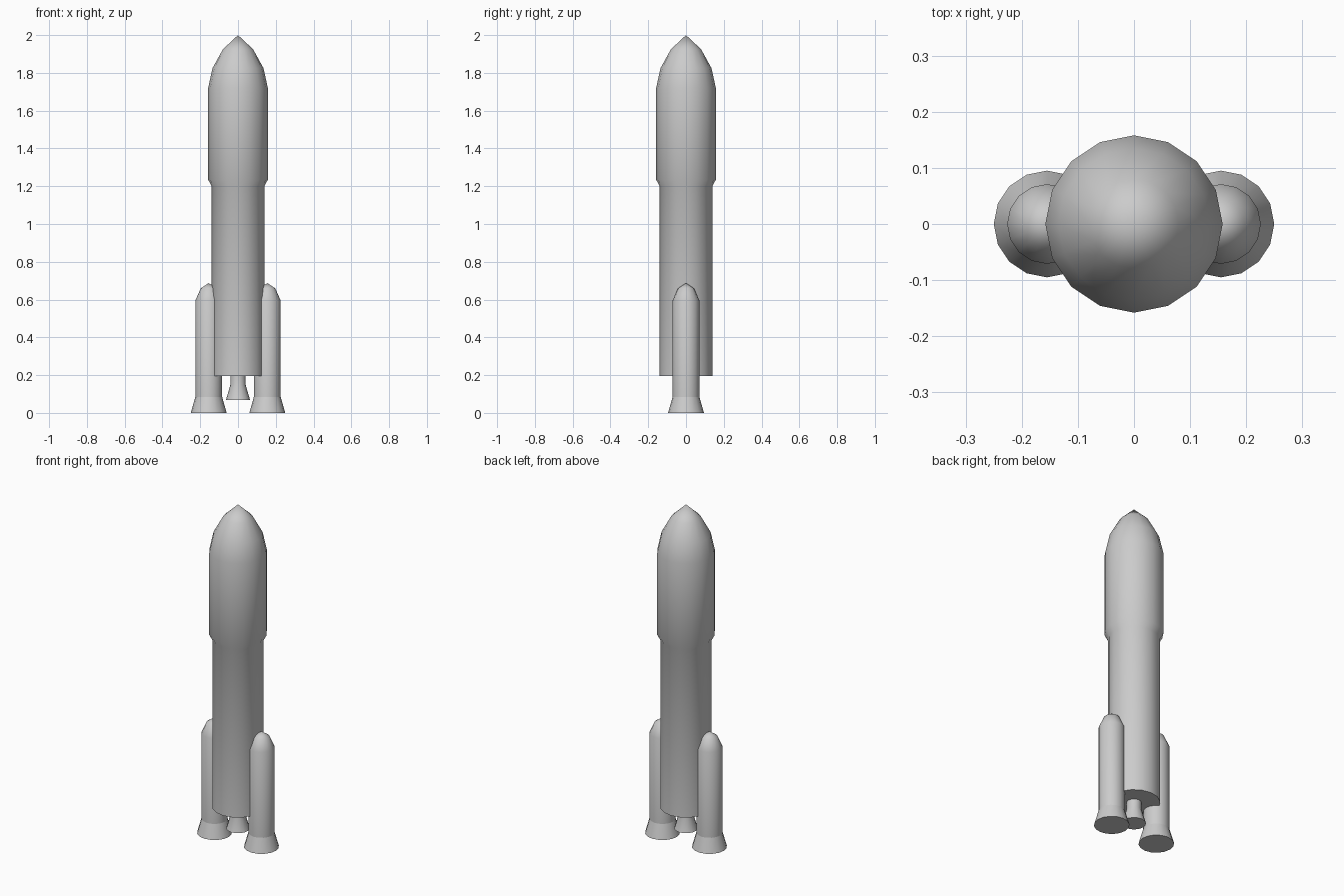
import bpy
import math

cube = bpy.data.objects.get("Cube")
if cube:
    bpy.data.objects.remove(cube, do_unlink=True)

SIDES = 16

grey = bpy.data.materials.new("light_grey")
grey.use_nodes = True
colour = (0.6, 0.6, 0.6, 1)
grey.diffuse_color = colour
grey.node_tree.nodes["Principled BSDF"].inputs["Base Color"].default_value = colour


def lathe(name, profile, x=0.0):
    """Turn (radius, z) points, listed bottom to top, around a vertical axis."""
    verts, rings, faces = [], [], []
    for r, z in profile:
        count = SIDES if r > 0 else 1
        rings.append([len(verts) + i for i in range(count)])
        for i in range(count):
            a = math.tau * i / SIDES
            verts.append((r * math.cos(a), r * math.sin(a), z))
    for low, high in zip(rings, rings[1:]):
        for i in range(SIDES):
            j = (i + 1) % SIDES
            if len(high) == 1:
                faces.append((low[i], low[j], high[0]))
            else:
                faces.append((low[i], low[j], high[j], high[i]))
    # close the open ends
    faces.append(rings[0][::-1])
    if len(rings[-1]) > 1:
        faces.append(rings[-1])
    mesh = bpy.data.meshes.new(name)
    mesh.from_pydata(verts, [], faces)
    mesh.materials.append(grey)
    obj = bpy.data.objects.new(name, mesh)
    obj.location.x = x
    bpy.context.collection.objects.link(obj)
    bpy.ops.object.select_all(action="DESELECT")
    obj.select_set(True)
    bpy.context.view_layer.objects.active = obj
    bpy.ops.object.shade_smooth_by_angle(angle=math.radians(50))
    return obj


# Main stage with the wider payload fairing and pointed nose
lathe("rocket_body", [(0.14, 0.196), (0.14, 1.2), (0.158, 1.235), (0.158, 1.72),
                      (0.135, 1.825), (0.08, 1.925), (0, 2.0)])

# Central engine: straight neck and flared bell
lathe("main_engine", [(0.064, 0.068), (0.04, 0.15), (0.04, 0.21)])

# Side boosters with flared skirts
for side, x in (("left", 0.155), ("right", -0.155)):
    lathe(side + "_booster", [(0.071, 0.08), (0.071, 0.595), (0.042, 0.66), (0, 0.687)], x)
    lathe(side + "_booster_skirt", [(0.095, 0.0), (0.071, 0.085)], x)
